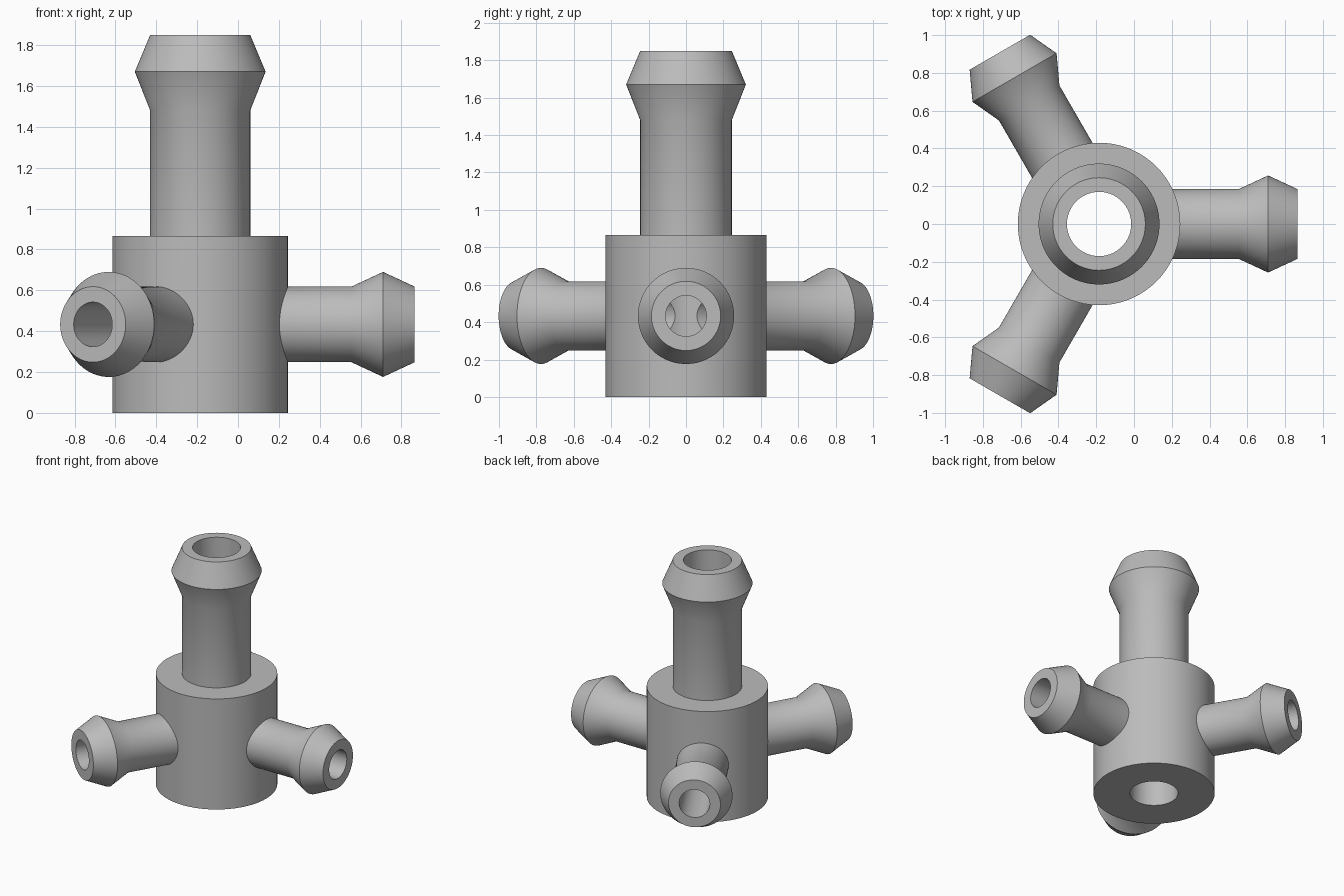
import bpy, bmesh, math
from mathutils import Matrix

if "Cube" in bpy.data.objects:
    bpy.data.objects.remove(bpy.data.objects["Cube"])

AX = -0.185      # x position of the vertical axis
ARM_Z = 0.433    # height of the side spouts
SEG = 96

grey = bpy.data.materials.new("grey plastic")
grey.diffuse_color = (0.5, 0.5, 0.5, 1)
grey.use_nodes = True
grey.node_tree.nodes["Principled BSDF"].inputs["Base Color"].default_value = grey.diffuse_color


def lathe(name, profile, matrix, seg=SEG):
    """Closed solid of revolution from (radius, height) points."""
    bm = bmesh.new()
    rings = [[bm.verts.new((r * math.cos(2 * math.pi * i / seg),
                            r * math.sin(2 * math.pi * i / seg), h))
              for i in range(seg)] for r, h in profile]
    for a, b in zip(rings, rings[1:]):
        for i in range(seg):
            j = (i + 1) % seg
            bm.faces.new((a[i], a[j], b[j], b[i]))
    bm.faces.new(rings[0][::-1])
    bm.faces.new(rings[-1])
    bm.transform(matrix)
    me = bpy.data.meshes.new(name)
    bm.to_mesh(me)
    bm.free()
    me.materials.append(grey)
    ob = bpy.data.objects.new(name, me)
    bpy.context.collection.objects.link(ob)
    return ob


def combine(target, tool, operation):
    """Boolean the tool into the target, then discard the tool."""
    bpy.context.view_layer.objects.active = target
    mod = target.modifiers.new(operation.lower(), 'BOOLEAN')
    mod.operation, mod.solver, mod.object = operation, 'EXACT', tool
    bpy.ops.object.modifier_apply(modifier=mod.name)
    bpy.data.objects.remove(tool)


# Hub with the tall barbed top spout
upright = Matrix.Translation((AX, 0, 0))
hub = lathe("hose_manifold", [(0.43, 0), (0.43, 0.865), (0.245, 0.865),
                              (0.245, 1.48), (0.32, 1.67), (0.245, 1.85)], upright)

# Three barbed side spouts
arms = [Matrix.Translation((AX, 0, ARM_Z)) @ Matrix.Rotation(math.radians(a), 4, 'Z')
        @ Matrix.Rotation(math.pi / 2, 4, 'Y') for a in (0, 120, 240)]
for m in arms:
    combine(hub, lathe("side_spout", [(0.185, 0.25), (0.185, 0.74),
                                      (0.257, 0.895), (0.185, 1.05)], m), 'UNION')

# Bores through the hub and the spouts
combine(hub, lathe("main_bore", [(0.17, -0.1), (0.17, 2)], upright), 'DIFFERENCE')
for m in arms:
    combine(hub, lathe("side_bore", [(0.109, 0.05), (0.109, 1.2)], m), 'DIFFERENCE')

# Smooth walls with crisp rims
bpy.ops.object.select_all(action='DESELECT')
hub.select_set(True)
bpy.context.view_layer.objects.active = hub
bpy.ops.object.shade_smooth_by_angle(angle=math.radians(30))
